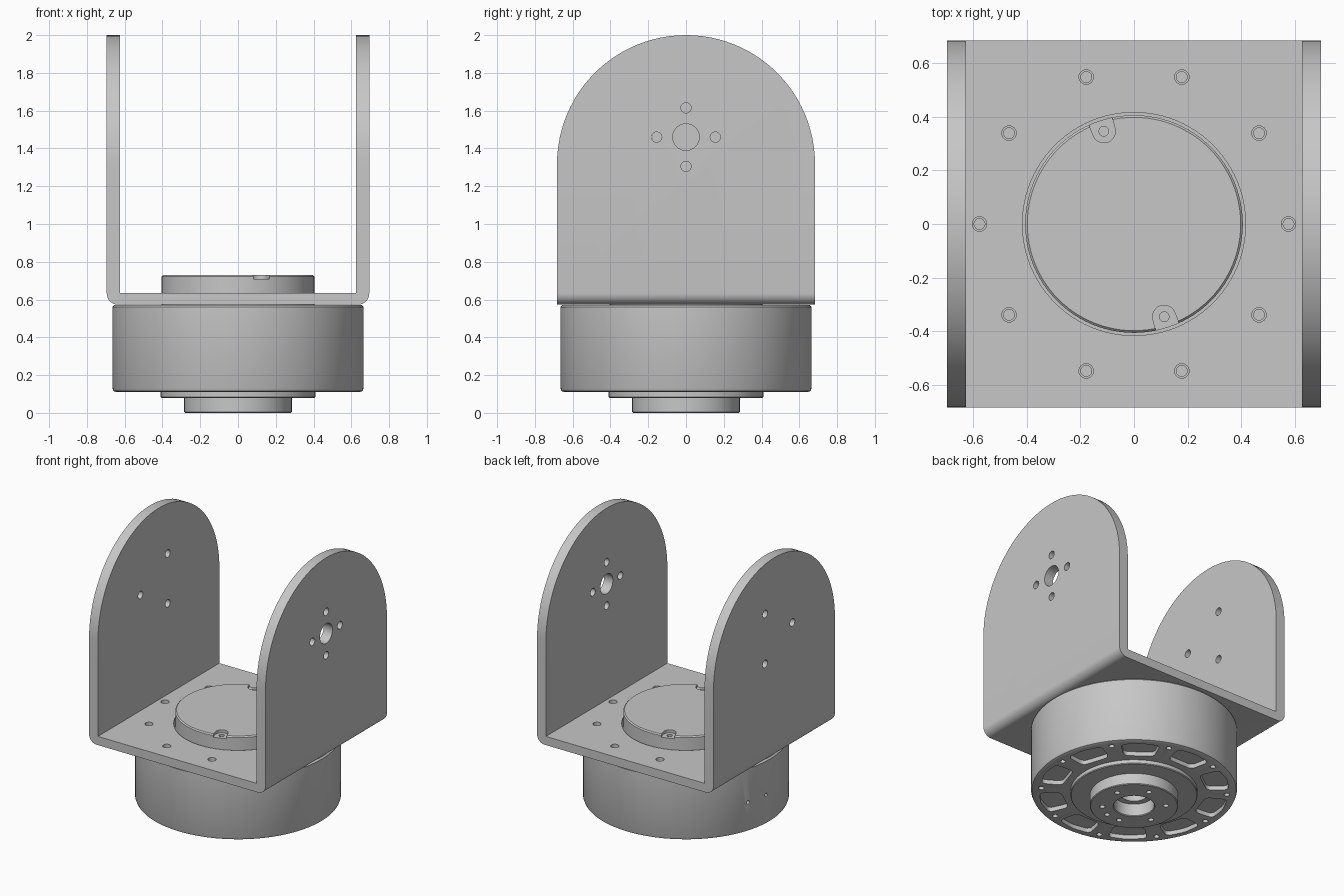
import bpy, bmesh
from math import sin, cos, pi, radians
from mathutils import Matrix, Vector

default = bpy.data.objects.get("Cube")
if default:
    bpy.data.objects.remove(default, do_unlink=True)

GREY = (0.57, 0.57, 0.57, 1)
metal = bpy.data.materials.new("grey_metal")
metal.use_nodes = True
metal.diffuse_color = GREY
metal.node_tree.nodes["Principled BSDF"].inputs["Base Color"].default_value = GREY


def polar(r, deg, z=0.0):
    return Vector((r * cos(radians(deg)), r * sin(radians(deg)), z))


def make_object(name, bm):
    bmesh.ops.recalc_face_normals(bm, faces=bm.faces)
    mesh = bpy.data.meshes.new(name)
    bm.to_mesh(mesh)
    bm.free()
    mesh.materials.append(metal)
    obj = bpy.data.objects.new(name, mesh)
    bpy.context.collection.objects.link(obj)
    return obj


def lathe(name, profile, steps=96):
    """Revolve an (r, z) outline that starts and ends on the axis."""
    bm = bmesh.new()
    verts = [bm.verts.new((r, 0, z)) for r, z in profile]
    edges = [bm.edges.new(pair) for pair in zip(verts, verts[1:])]
    bmesh.ops.spin(bm, geom=verts + edges, cent=(0, 0, 0), axis=(0, 0, 1),
                   angle=2 * pi, steps=steps)
    bmesh.ops.remove_doubles(bm, verts=bm.verts, dist=1e-5)
    bmesh.ops.dissolve_degenerate(bm, edges=bm.edges, dist=1e-6)
    return make_object(name, bm)


def add_prism(bm, points, push, rounding=0.0):
    """Extrude a polygon along push, optionally rounding its corners."""
    part = bmesh.new()
    part.faces.new([part.verts.new(p) for p in points])
    if rounding:
        bmesh.ops.bevel(part, geom=part.verts[:], offset=rounding, segments=4,
                        profile=0.5, affect='VERTICES')
    ext = bmesh.ops.extrude_face_region(part, geom=part.faces[:])
    moved = [g for g in ext["geom"] if isinstance(g, bmesh.types.BMVert)]
    bmesh.ops.translate(part, verts=moved, vec=push)
    bmesh.ops.recalc_face_normals(part, faces=part.faces)
    temp = bpy.data.meshes.new("temp")
    part.to_mesh(temp)
    part.free()
    bm.from_mesh(temp)
    bpy.data.meshes.remove(temp)


def add_drill(bm, centre, r, length, direction=(0, 0, 1), segments=24):
    turn = Vector(direction).to_track_quat('Z', 'Y').to_matrix().to_4x4()
    bmesh.ops.create_cone(bm, cap_ends=True, segments=segments, radius1=r,
                          radius2=r, depth=length,
                          matrix=Matrix.Translation(centre) @ turn)


def combine(obj, bm, operation='DIFFERENCE'):
    """Apply a boolean with a temporary cutter."""
    cutter = make_object("cutter", bm)
    cutter.hide_render = True
    mod = obj.modifiers.new("cut", 'BOOLEAN')
    mod.operation, mod.solver, mod.object = operation, 'EXACT', cutter
    graph = bpy.context.evaluated_depsgraph_get()
    result = bpy.data.meshes.new_from_object(obj.evaluated_get(graph))
    obj.modifiers.clear()
    obj.data = result
    bpy.data.objects.remove(cutter, do_unlink=True)


# Motor body: drum, stepped flange and hollow output boss
body = lathe("motor_body", [
    (0, 0.3), (0.09, 0.3), (0.09, 0.09), (0.13, 0.09), (0.13, 0.005),
    (0.135, 0), (0.28, 0), (0.285, 0.005), (0.285, 0.08), (0.405, 0.08),
    (0.41, 0.085), (0.41, 0.11), (0.645, 0.11), (0.659, 0.116),
    (0.665, 0.13), (0.665, 0.56), (0.655, 0.57), (0, 0.57)])
cuts = bmesh.new()
for k in range(10):
    # Rounded pockets and screw holes around the underside
    a = 18 + 36 * k
    sector = [polar(r, a + d, 0.09) for r, d in
              ((0.47, -12), (0.61, -12), (0.62, 0), (0.61, 12), (0.47, 12))]
    add_prism(cuts, sector, (0, 0, 0.05), 0.03)
    add_drill(cuts, polar(0.6, 36 * k, 0.11), 0.018, 0.08)
    add_drill(cuts, polar(0.575, 36 * k, 0.57), 0.02, 0.1)
for a in [18 + 60 * k for k in range(6)] + [-72]:
    add_drill(cuts, polar(0.205, a, 0), 0.018, 0.1)
# Small holes in the drum wall
for a in (162, 176):
    add_drill(cuts, polar(0.665, a, 0.32), 0.012, 0.06, polar(1, a))
combine(body, cuts)

# Raised round cap with two open screw notches
cap = lathe("top_cap", [(0, 0.565), (0.405, 0.565), (0.405, 0.722),
                        (0.397, 0.73), (0, 0.73)])
cuts = bmesh.new()
for a in (108, 288):
    out, side = polar(1, a), polar(1, a + 90)
    seat = polar(0.363, a, 0.71)
    arc = [seat - out * 0.043 * cos(t) + side * 0.043 * sin(t)
           for t in [pi * (i / 12 - 0.5) for i in range(13)]]
    notch = arc + [seat + out * 0.1 + side * 0.048,
                   seat + out * 0.1 - side * 0.048]
    add_prism(cuts, notch, (0, 0, 0.05))
combine(cap, cuts)
cuts = bmesh.new()
for a in (108, 288):
    add_drill(cuts, polar(0.363, a, 0.71), 0.018, 0.08)
combine(cap, cuts)

# U-shaped bracket with rounded outer bends
W, T, FLOOR, BEND, HALF = 0.695, 0.07, 0.573, 0.06, 0.683
bend = [(W - BEND + BEND * sin(t), FLOOR + BEND - BEND * cos(t))
        for t in [pi / 2 * i / 8 for i in range(9)]]
right_half = bend + [(W, 2.1), (W - T, 2.1), (W - T, 0.635)]
outline = right_half + [(-x, z) for x, z in reversed(right_half)]
bm = bmesh.new()
add_prism(bm, [(x, -HALF, z) for x, z in outline], (0, 2 * HALF, 0))
bracket = make_object("bracket", bm)

# Arched tops of the bracket arms
arch = [(HALF * cos(t), 2 - HALF + HALF * sin(t))
        for t in [pi * i / 48 for i in range(49)]]
arch = [(HALF, 0.4)] + arch + [(-HALF, 0.4)]
bm = bmesh.new()
add_prism(bm, [(-1, y, z) for y, z in arch], (2, 0, 0))
combine(bracket, bm, 'INTERSECT')

# Bracket holes: floor ring, cap opening, and pivot holes in each arm
PIVOT = 1.46
cuts = bmesh.new()
add_drill(cuts, (0, 0, 0.6), 0.415, 0.2, segments=96)
for k in range(10):
    add_drill(cuts, polar(0.575, 36 * k, 0.6), 0.027, 0.2)
add_drill(cuts, (W, 0, PIVOT), 0.07, 0.3, (1, 0, 0), 48)
for k in range(4):
    y, z, _ = polar(0.155, 90 * k)
    add_drill(cuts, (W, y, PIVOT + z), 0.027, 0.3, (1, 0, 0))
for k in range(3):
    y, z, _ = polar(0.205, 60 + 120 * k)
    add_drill(cuts, (-W, y, PIVOT + z), 0.027, 0.3, (1, 0, 0))
combine(bracket, cuts)

# Smooth round walls, crisp edges
bpy.ops.object.select_all(action='DESELECT')
for obj in (body, cap, bracket):
    obj.select_set(True)
bpy.context.view_layer.objects.active = body
bpy.ops.object.shade_smooth_by_angle(angle=radians(30))
